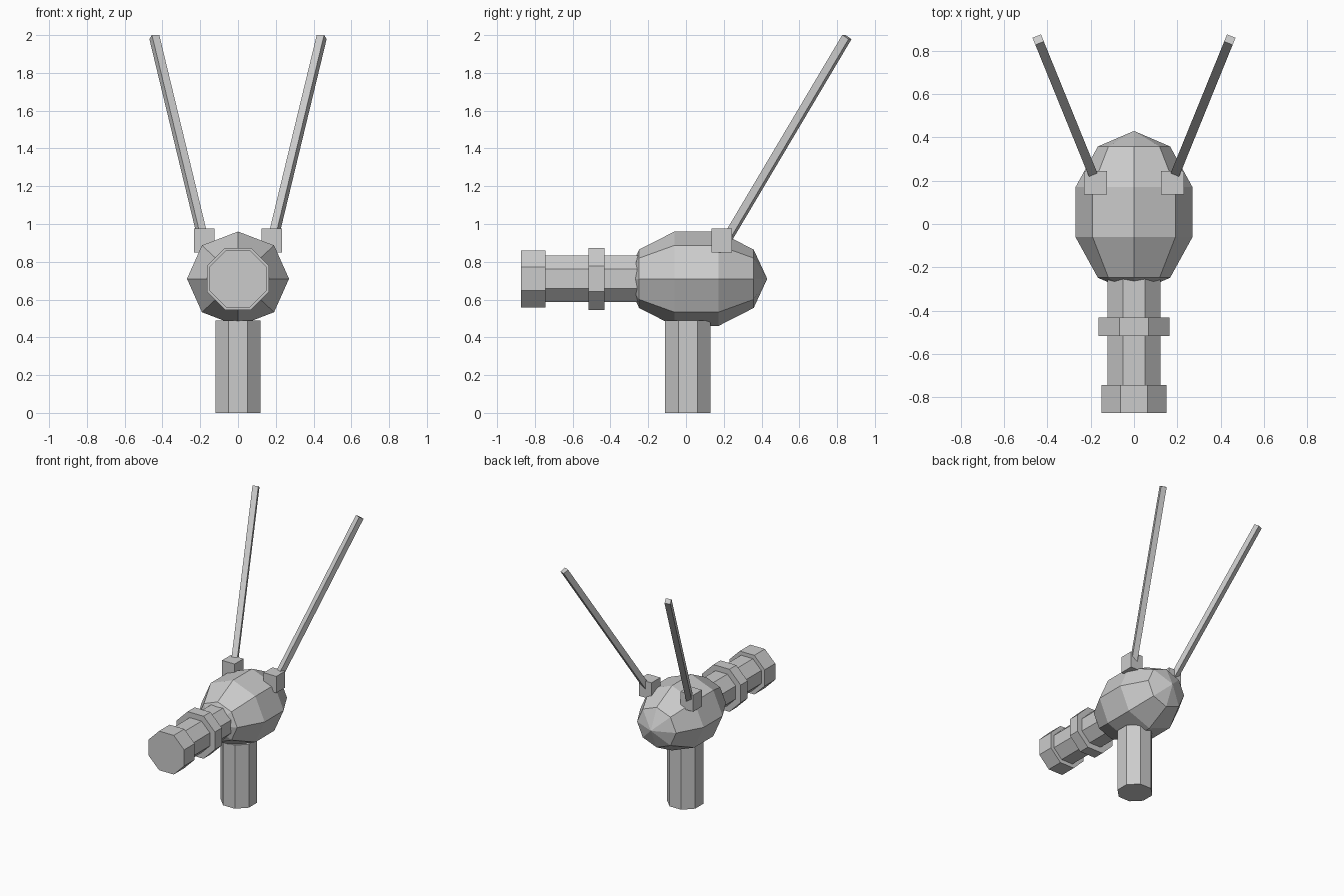
import bpy, math
from mathutils import Vector

if "Cube" in bpy.data.objects:
    bpy.data.objects.remove(bpy.data.objects["Cube"])

AXIS_Z = 0.71


def prism(name, apothem, start, end):
    """Octagonal prism between two points, flats facing the axes."""
    a, b = Vector(start), Vector(end)
    bpy.ops.mesh.primitive_cylinder_add(
        vertices=8, radius=apothem / math.cos(math.pi / 8), depth=(b - a).length)
    ob = bpy.context.object
    ob.name = name
    # Turn by half a segment so the flats face the axes
    for v in ob.data.vertices:
        x, y = v.co.x, v.co.y
        c, s = math.cos(math.pi / 8), math.sin(math.pi / 8)
        v.co.x, v.co.y = x * c - y * s, x * s + y * c
    ob.location = (a + b) / 2
    if abs((b - a).y) > 0:
        ob.rotation_euler = (math.radians(90), 0, 0)
    return ob


def box(name, loc, size):
    bpy.ops.mesh.primitive_cube_add(size=1, location=loc)
    ob = bpy.context.object
    ob.name = name
    ob.scale = size
    return ob


# Faceted egg-shaped body lying along y
bpy.ops.mesh.primitive_uv_sphere_add(
    segments=8, ring_count=5, radius=1,
    location=(0, 0.055, AXIS_Z), rotation=(math.radians(90), 0, 0))
body = bpy.context.object
body.name = "body"
body.scale = (0.284, 0.263, 0.375)

# Stand
prism("stand", 0.12, (0, 0.01, 0), (0, 0.01, 0.49))

# Nozzle: tube, collar and end cap
prism("nozzle_tube", 0.122, (0, -0.80, AXIS_Z), (0, -0.10, AXIS_Z))
prism("nozzle_collar", 0.164, (0, -0.517, AXIS_Z), (0, -0.432, AXIS_Z))
prism("nozzle_end", 0.151, (0, -0.873, AXIS_Z), (0, -0.744, AXIS_Z))

# Antenna sockets and rods on both sides
for side, s in (("left", -1), ("right", 1)):
    box("antenna_socket_" + side, (s * 0.178, 0.19, 0.912), (0.108, 0.108, 0.128))
    base, tip = Vector((s * 0.181, 0.208, 0.905)), Vector((s * 0.443, 0.852, 1.99))
    d = tip - base
    rod = box("antenna_rod_" + side, (base + tip) / 2, (0.042, 0.042, d.length))
    rod.rotation_euler = d.to_track_quat('Z', 'Y').to_euler()
